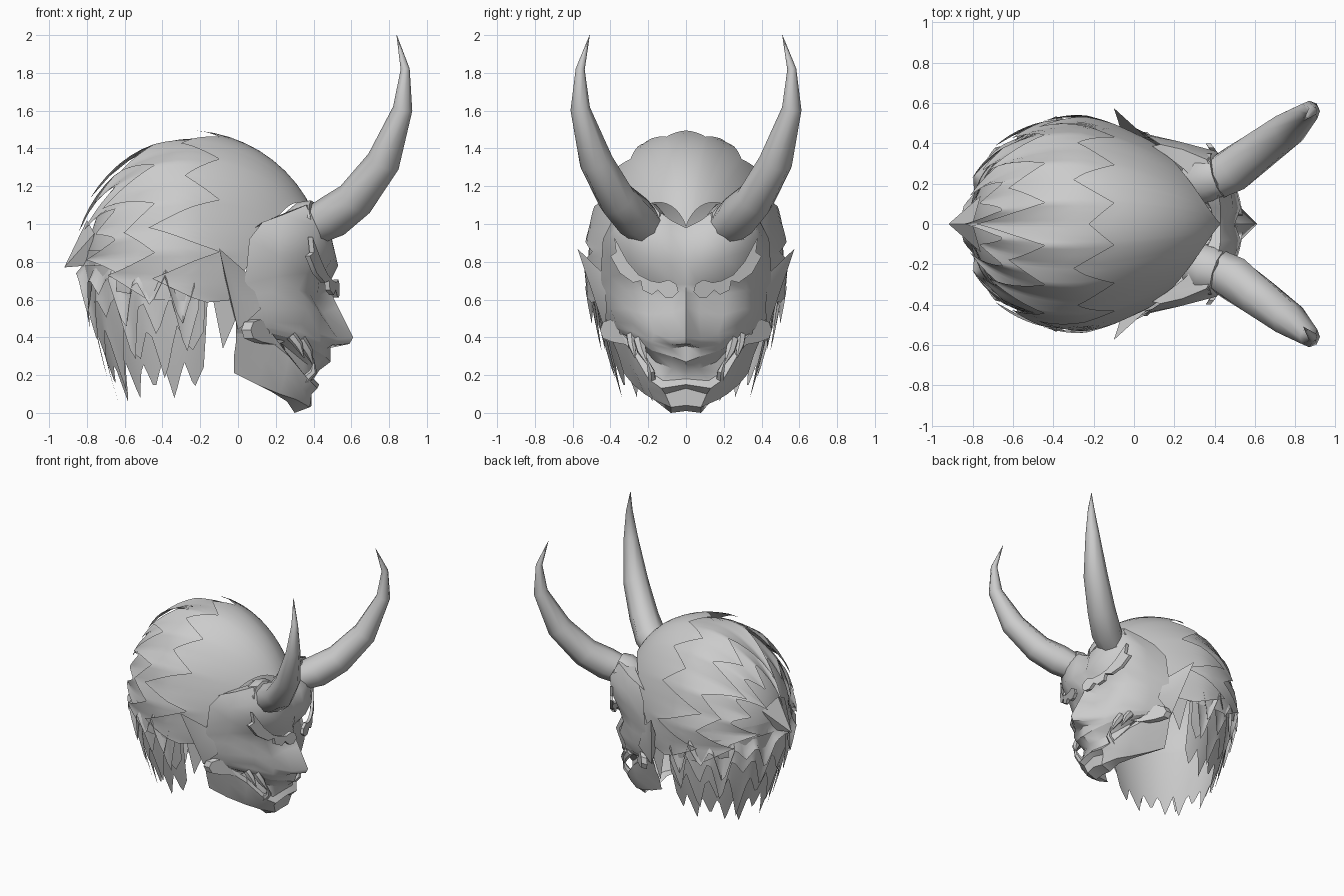
import bpy, bmesh, math
from mathutils import Vector

if "Cube" in bpy.data.objects:
    bpy.data.objects.remove(bpy.data.objects["Cube"])

grey = bpy.data.materials.new("plain_grey")
grey.diffuse_color = (0.6, 0.6, 0.6, 1)
grey.use_nodes = True
grey.node_tree.nodes["Principled BSDF"].inputs["Base Color"].default_value = grey.diffuse_color


def make(name, verts, faces, angle=40):
    """Mesh object with consistent normals and smooth shading."""
    bm = bmesh.new()
    vs = [bm.verts.new(v) for v in verts]
    for f in faces:
        bm.faces.new([vs[i] for i in f])
    bmesh.ops.remove_doubles(bm, verts=bm.verts, dist=0.0005)
    bmesh.ops.recalc_face_normals(bm, faces=bm.faces)
    me = bpy.data.meshes.new(name)
    bm.to_mesh(me)
    bm.free()
    me.materials.append(grey)
    ob = bpy.data.objects.new(name, me)
    bpy.context.collection.objects.link(ob)
    bpy.context.view_layer.objects.active = ob
    ob.select_set(True)
    bpy.ops.object.shade_smooth_by_angle(angle=math.radians(angle))
    ob.select_set(False)
    return ob


def grid(name, rows, angle=40):
    n = len(rows[0])
    faces = [(i * n + j, i * n + j + 1, (i + 1) * n + j + 1, (i + 1) * n + j)
             for i in range(len(rows) - 1) for j in range(n - 1)]
    return make(name, [p for r in rows for p in r], faces, angle)


def mirrored_rows(rows):
    return [[(x, -y, z) for x, y, z in reversed(r[1:])] + list(r) for r in rows]


def tube(name, path, sides=8):
    """Tapered tube through (x, y, z, radius) points."""
    pts = [Vector(p[:3]) for p in path]
    verts, faces = [], []
    for i, p in enumerate(pts):
        d = (pts[min(i + 1, len(pts) - 1)] - pts[max(i - 1, 0)]).normalized()
        a = d.cross(Vector((0, 1, 0))).normalized()
        b = d.cross(a)
        for k in range(sides):
            t = 2 * math.pi * k / sides
            verts.append(p + (a * math.cos(t) + b * math.sin(t)) * path[i][3])
    for i in range(len(pts) - 1):
        for k in range(sides):
            m = (k + 1) % sides
            faces.append((i * sides + k, i * sides + m, (i + 1) * sides + m, (i + 1) * sides + k))
    faces.append(tuple(range(sides)))
    faces.append(tuple(range((len(pts) - 1) * sides, len(pts) * sides)))
    return make(name, verts, faces, 50)


def plate(name, outline, depth, thick, s):
    """Outline in (y, z), bent back along x by the depth function."""
    n = len(outline)
    verts = [(depth(y) - o, s * y, z) for o in (0, thick) for y, z in outline]
    faces = [tuple(range(n)), tuple(range(n, 2 * n))]
    faces += [(i, (i + 1) % n, n + (i + 1) % n, n + i) for i in range(n)]
    return make(name, verts, faces, 35)


# Upper mask: half rows run from the centre line to the rear edge
brow_rows = [
    [(.40, 0, .97), (.38, .08, 1.02), (.32, .19, 1.08), (.25, .27, 1.06), (.16, .34, 1.02), (.09, .385, .98)],
    [(.43, 0, .98), (.43, .08, 1.02), (.41, .2, 1.11), (.36, .32, 1.10), (.24, .37, 1.05), (.13, .395, 1.01)],
    [(.46, 0, .93), (.49, .08, .95), (.48, .2, .98), (.41, .36, .99), (.22, .41, .93), (.06, .44, .92)],
    [(.50, 0, .8), (.53, .08, .78), (.50, .2, .82), (.41, .34, .86), (.22, .41, .83), (.045, .45, .76)],
]
cheek_rows = [
    [(.48, 0, .68), (.44, .07, .68), (.43, .2, .70), (.36, .32, .74), (.20, .40, .72), (.03, .45, .68)],
    [(.49, 0, .64), (.42, .08, .62), (.38, .2, .63), (.32, .32, .65), (.18, .40, .64), (.01, .44, .62)],
    [(.53, 0, .56), (.45, .07, .53), (.44, .2, .52), (.36, .31, .55), (.18, .40, .55), (0, .43, .55)],
    [(.61, 0, .40), (.53, .08, .39), (.43, .17, .42), (.34, .28, .47), (.18, .37, .48), (-.01, .42, .47)],
    [(.59, 0, .365), (.50, .08, .36), (.43, .18, .38), (.33, .28, .43), (.18, .36, .45), (-.01, .41, .44)],
    [(.49, 0, .355), (.47, .08, .34), (.43, .18, .36), (.32, .28, .41), (.18, .35, .44), (-.01, .405, .43)],
    [(.49, 0, .27), (.46, .08, .30), (.41, .18, .33), (.30, .27, .39), (.18, .34, .42), (-.01, .40, .42)],
]
face = brow_rows + cheek_rows
jaw = [
    [(.40, 0, .18), (.39, .12, .17), (.34, .18, .21), (.25, .25, .33), (.18, .34, .42), (-.01, .40, .42)],
    [(.43, 0, .15), (.42, .13, .13), (.37, .2, .18), (.27, .27, .30), (.17, .33, .38), (-.01, .39, .38)],
    [(.39, 0, .13), (.39, .11, .10), (.34, .2, .13), (.25, .26, .2), (.14, .31, .28), (-.02, .36, .31)],
    [(.39, 0, .04), (.38, .08, .03), (.31, .17, .07), (.22, .22, .1), (.1, .28, .15), (-.02, .33, .21)],
    [(.30, 0, .01), (.30, .08, 0), (.26, .13, .06), (.18, .18, .11), (.08, .25, .16), (-.02, .32, .21)],
]
grid("upper_mask", mirrored_rows(face), 50)
grid("lower_jaw", mirrored_rows(jaw), 35)
# Recessed mouth between the lips
inner = [(x - .06, y * .9, (z + jaw[0][i][2]) / 2) for i, (x, y, z) in enumerate(face[-1][:5])]
grid("mouth_lining", mirrored_rows([face[-1][:5], inner, jaw[0][:5]]))

brow = [(.04, .64), (.05, .68), (.09, .705), (.14, .69), (.19, .70), (.25, .73), (.31, .80), (.38, .93), (.37, .85),
        (.40, .83), (.35, .74), (.28, .69), (.24, .70), (.23, .65), (.18, .625), (.15, .65), (.11, .61), (.07, .61)]
curl = [(.26, .38), (.31, .39), (.35, .42), (.36, .47), (.40, .495), (.44, .48), (.455, .44), (.44, .395),
        (.39, .375), (.31, .36)]
horn = [(.38, .21, .98, .10), (.50, .275, 1.04, .115), (.62, .365, 1.13, .105), (.77, .475, 1.33, .09),
        (.872, .56, 1.61, .052), (.885, .56, 1.82, .024), (.84, .51, 2.0, .001)]
collar = [(.31, .20, .96, .115), (.37, .23, 1.0, .128), (.42, .245, 1.015, .115)]
fangs = [[(.28, .29, .41, .028), (.32, .285, .36, .024), (.35, .27, .29, .002)],
         [(.33, .25, .39, .03), (.37, .235, .33, .026), (.40, .20, .25, .002)],
         [(.35, .18, .17, .024), (.40, .185, .22, .02), (.40, .21, .29, .002)]]
ear = [(-.10, .575, .87), (.06, .43, .73), (.12, .42, .55), (.0, .43, .44), (-.05, .42, .62), (.0, .48, .63)]

for s, side in ((1, "left"), (-1, "right")):
    flip = lambda path: [(x, s * y, z, r) for x, y, z, r in path]
    tube("horn_" + side, flip(horn))
    tube("horn_collar_" + side, flip(collar), 10)
    for i, f in enumerate(fangs):
        tube(f"fang_{i}_{side}", flip(f), 6)
    plate("eyebrow_" + side, brow, lambda y: .54 - y * y, .025, s)
    plate("mouth_curl_" + side, curl, lambda y: .31 - .95 * (y - .2), .05, s)
    make("ear_" + side, [(x, s * y, z) for x, y, z in ear],
         [(0, 1, 5), (1, 2, 5), (2, 3, 5), (3, 0, 5), (0, 4, 1), (0, 3, 4)])
    # Thin lock hanging behind the ear
    make("side_lock_" + side, [(-.14, s * .46, .64), (-.02, s * .43, .62), (-.01, s * .42, .5), (-.08, s * .43, .34)],
         [(0, 1, 2, 3)])

# Hair cap: jagged overlapping shells on an egg shape whose pole faces forward


def egg(theta, phi, k):
    t, p = math.radians(theta), math.radians(phi)
    c = math.cos(t)
    x = -.25 + (.71 if c > 0 else .58) * c * k
    narrow = 1 - .25 * max(0, (x + .25) / .7)
    rz = .70 - .06 * max(0, -c)
    return (x, .53 * math.sin(t) * math.sin(p) * k * narrow, .78 + rz * math.sin(t) * math.cos(p) * k)


def jag(pos, tips, valley):
    """Zigzag: tips at whole numbers, valleys halfway."""
    a = abs(pos)
    i = min(int(a + .5), len(tips) - 1)
    return tips[i] + (valley - tips[i]) * min(1, abs(a - i) * 2)


def cap_layer(name, start, tips, valley, k0, k1, spacing=24, limit=106, steps=7):
    rows = []
    phis = [limit * j / 53 for j in range(-53, 54)]
    for i in range(steps + 1):
        f, row = i / steps, []
        for p in phis:
            a, b = start(p), jag(p / spacing, tips, valley)
            # tips lift off more than valleys
            lift = (k1 - k0) * f ** 2 * (.6 + .4 * (b - valley) / max(1, max(tips) - valley))
            row.append(egg(a + (b - a) * f, p, k0 + lift))
        rows.append(row)
    grid(name, rows, 60)


cap_layer("hair_cap_front", lambda p: 17 + 48 * abs(p) / 90, [88, 95, 93, 112, 110], 78, 1.0, 1.03, steps=10)
cap_layer("hair_cap_middle", lambda p: 66, [149, 128, 140, 126, 136], 109, .95, 1.07)
cap_layer("hair_cap_back", lambda p: 98, [165, 150, 158, 148, 156], 132, .94, 1.06, 21)
cap_layer("hair_cap_base", lambda p: 90, [180], 180, .94, .97)

# Hanging hair: jagged curtains wrapped round the sides and back


def curtain(name, top, tips, valley, k, teeth, limit=103, flare=0):
    rows, steps = [], 5
    n = teeth * 6
    for i in range(steps + 1):
        f, row = i / steps, []
        for j in range(-n, n + 1):
            a = math.radians(limit * j / n)
            z = top + (jag(j / n * (teeth + .4), tips, valley) - top) * f
            r = k * (1 - .33 * max(0, (.85 - z) / .8) ** 1.4) + flare * f ** 2
            row.append((-.28 - .56 * r * math.cos(a), .53 * r * math.sin(a), z))
        rows.append(row)
    grid(name, rows, 60)


curtain("hair_curtain_upper", .86, [.74, .50, .62, .42, .56, .45], .72, .93, 5, 95, .12)
curtain("hair_curtain_outer", .78, [.45, .34, .50, .24, .40, .30], .62, .97, 5, 98, .05)
curtain("hair_curtain_middle", .72, [.18, .28, .10, .26, .16, .32], .46, .96, 5, 102, .02)
curtain("hair_curtain_inner", .70, [.06, .14, .04, .07, .12, .07, .13], .27, .94, 6, 104)
# Back lock sticking out furthest
make("back_lock", [(-.76, .14, .95), (-.80, 0, 1.02), (-.76, -.14, .95), (-.92, 0, .77), (-.80, .05, .78), (-.80, -.05, .78)],
     [(0, 1, 3), (1, 2, 3), (0, 3, 4), (2, 5, 3)])
